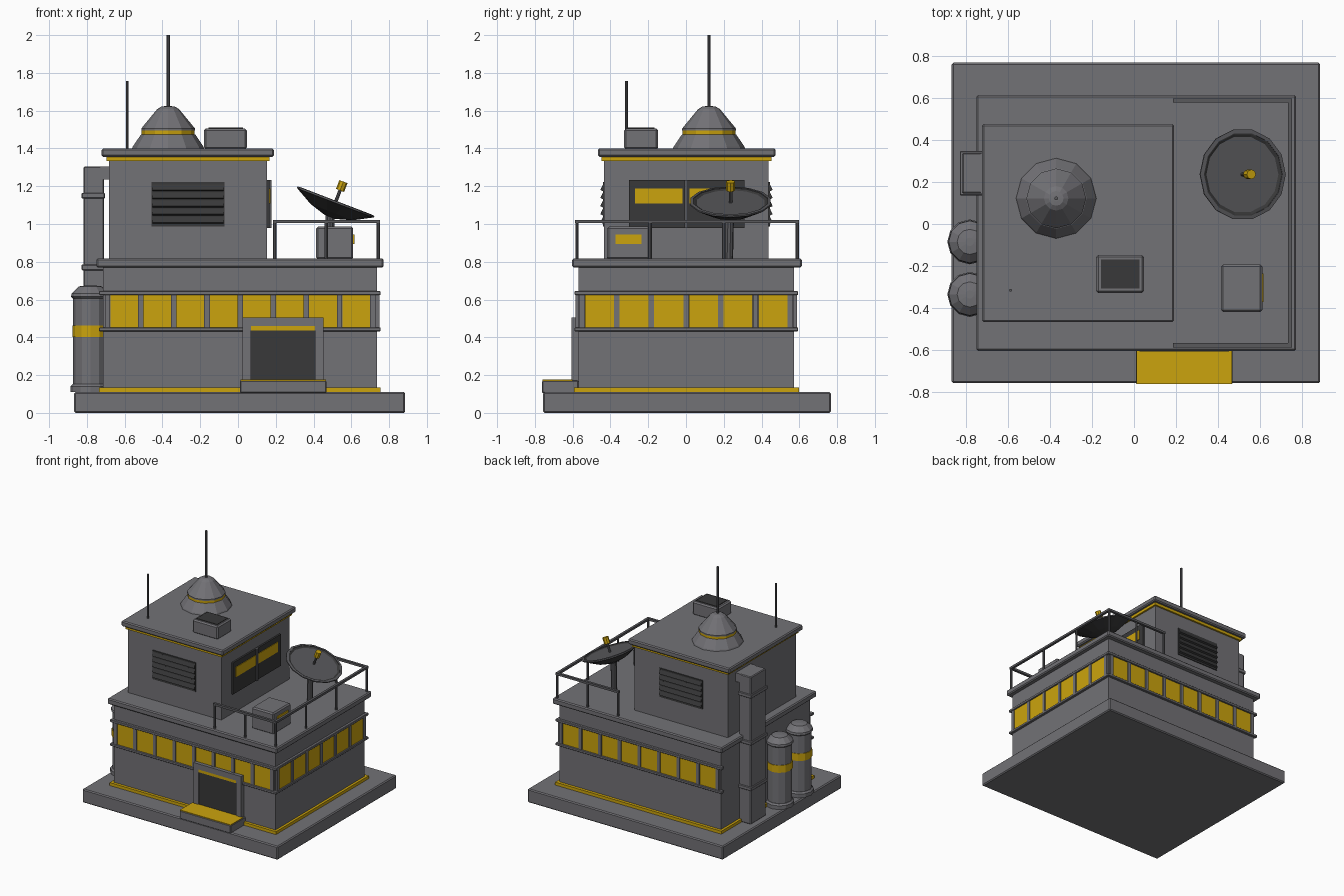
import bpy, bmesh, math
from mathutils import Vector, Matrix

if "Cube" in bpy.data.objects:
    bpy.data.objects.remove(bpy.data.objects["Cube"])

def mat(name, c):
    m = bpy.data.materials.new(name)
    m.diffuse_color = (*c, 1)
    m.use_nodes = True
    m.node_tree.nodes["Principled BSDF"].inputs["Base Color"].default_value = m.diffuse_color
    return m

GREY = mat("wall grey", (0.17, 0.168, 0.182))
YEL = mat("warm yellow", (0.60, 0.37, 0.004))
DARK = mat("charcoal", (0.04, 0.04, 0.041))
MID = mat("metal grey", (0.10, 0.10, 0.108))

def finish(name, bm, m, smooth=False):
    bmesh.ops.recalc_face_normals(bm, faces=bm.faces)
    me = bpy.data.meshes.new(name)
    bm.to_mesh(me)
    bm.free()
    me.materials.append(m)
    o = bpy.data.objects.new(name, me)
    bpy.context.collection.objects.link(o)
    if smooth:
        for p in me.polygons:
            p.use_smooth = True
    return o

def box(name, x, y, z, m, bevel=0.0, rot=None):
    """Box from (min, max) ranges, optional bevel and rotation about its centre."""
    bm = bmesh.new()
    bmesh.ops.create_cube(bm, size=1)
    size = (x[1] - x[0], y[1] - y[0], z[1] - z[0])
    bmesh.ops.scale(bm, vec=size, verts=bm.verts)
    if bevel:
        bmesh.ops.bevel(bm, geom=bm.edges[:], offset=bevel, segments=1, affect='EDGES')
    if rot:
        bmesh.ops.rotate(bm, matrix=rot, verts=bm.verts)
    bmesh.ops.translate(bm, vec=(sum(x) / 2, sum(y) / 2, sum(z) / 2), verts=bm.verts)
    return finish(name, bm, m)

def rod(name, a, b, r, m, sides=8):
    a, b = Vector(a), Vector(b)
    d = b - a
    bm = bmesh.new()
    bmesh.ops.create_cone(bm, cap_ends=True, segments=sides, radius1=r, radius2=r, depth=d.length)
    rot = d.to_track_quat('Z', 'Y').to_matrix().to_4x4()
    bm.transform(Matrix.Translation((a + b) / 2) @ rot)
    return finish(name, bm, m)

def lathe(name, profile, loc, m, sides=12, rot=None):
    """Revolve (radius, height) points about z; ends are capped."""
    bm = bmesh.new()
    rings = [[bm.verts.new((r * math.cos(2 * math.pi * i / sides), r * math.sin(2 * math.pi * i / sides), z))
              for i in range(sides)] for r, z in profile]
    for p, q in zip(rings, rings[1:]):
        for i in range(sides):
            j = (i + 1) % sides
            bm.faces.new((p[i], p[j], q[j], q[i]))
    bm.faces.new(rings[0])
    bm.faces.new(rings[-1])
    bm.transform(Matrix.Translation(loc) @ (rot or Matrix.Identity(4)))
    return finish(name, bm, m)

# Foundation and lower storey
box("foundation", (-0.867, 0.885), (-0.757, 0.767), (0, 0.11), GREY, 0.008)
box("lower_storey", (-0.715, 0.735), (-0.57, 0.573), (0.11, 0.775), GREY)
box("lower_yellow_trim", (-0.735, 0.755), (-0.593, 0.597), (0.11, 0.134), YEL)
box("lower_roof", (-0.75, 0.771), (-0.603, 0.613), (0.77, 0.817), GREY, 0.008)

# Window bands on front, back and right
for tag, s in (("front", -1), ("back", 1)):
    def yr(a, b):
        return tuple(sorted((0.0015 + s * a, 0.0015 + s * b)))
    for z in ((0.432, 0.452), (0.624, 0.645)):
        box(tag + "_window_rail", (-0.735, 0.755), yr(0.56, 0.592), z, GREY, 0.003)
    for i in range(8):
        c = -0.603 + 0.1755 * i
        box(tag + "_pane", (c - 0.073, c + 0.073), yr(0.57, 0.579), (0.45, 0.626), YEL)
    for i in range(9):
        c = -0.691 + 0.1755 * i
        box(tag + "_mullion", (c - 0.014, c + 0.014), yr(0.56, 0.587), (0.44, 0.635), GREY)
for z in ((0.432, 0.452), (0.624, 0.645)):
    box("right_window_rail", (0.72, 0.755), (-0.59, 0.593), z, GREY, 0.003)
for i in range(6):
    c = -0.459 + 0.1838 * i
    box("right_pane", (0.735, 0.744), (c - 0.077, c + 0.077), (0.45, 0.626), YEL)
for i in range(7):
    c = -0.551 + 0.1838 * i
    box("right_mullion", (0.72, 0.75), (c - 0.014, c + 0.014), (0.44, 0.635), GREY)

# Entrance
for x in ((0.025, 0.068), (0.407, 0.452)):
    box("door_frame_side", x, (-0.606, -0.56), (0.11, 0.505), GREY)
box("door_frame_top", (0.068, 0.407), (-0.606, -0.56), (0.46, 0.505), GREY)
box("door_panel", (0.068, 0.407), (-0.597, -0.56), (0.11, 0.44), DARK)
box("door_light", (0.068, 0.407), (-0.602, -0.56), (0.436, 0.461), YEL)
box("door_step", (0.01, 0.468), (-0.762, -0.57), (0.105, 0.171), GREY, 0.005)
box("step_tread", (0.012, 0.466), (-0.76, -0.6), (0.17, 0.176), YEL)

# Upper storey
box("upper_storey", (-0.682, 0.154), (-0.433, 0.438), (0.81, 1.34), GREY)
box("upper_yellow_trim", (-0.695, 0.168), (-0.447, 0.452), (1.334, 1.358), YEL)
box("upper_roof", (-0.722, 0.19), (-0.466, 0.475), (1.356, 1.4), GREY, 0.008)

# Louvred vents front and back
for tag, s in (("front", -1), ("back", 1)):
    def yv(a, b):
        return tuple(sorted((0.0025 + s * a, 0.0025 + s * b)))
    box(tag + "_vent", (-0.457, -0.072), yv(0.43, 0.442), (0.988, 1.222), DARK)
    for i in range(5):
        z = 1.02 + 0.043 * i
        box(tag + "_slat", (-0.452, -0.077), yv(0.435, 0.45), (z - 0.016, z + 0.016), DARK,
            rot=Matrix.Rotation(s * 0.45, 3, 'X'))

# Upper side window
box("side_window_frame", (0.15, 0.168), (-0.303, 0.31), (0.978, 1.234), DARK)
for y in ((-0.27, -0.018), (0.018, 0.268)):
    box("side_window_pane", (0.165, 0.173), y, (1.108, 1.188), YEL)
box("side_window_divider", (0.16, 0.178), (-0.009, 0.011), (0.978, 1.234), MID)

# Beacon dome and aerials
D = Vector((-0.37, 0.122, 0))
lathe("beacon_base", [(0.193, 1.395), (0.187, 1.41), (0.145, 1.472), (0.135, 1.478)], D, GREY)
lathe("beacon_band", [(0.14, 1.474), (0.14, 1.497)], D, YEL)
lathe("beacon_cone", [(0.142, 1.495), (0.142, 1.506), (0.058, 1.608), (0.035, 1.622), (0.015, 1.624)], D, GREY)
rod("tall_aerial", D + Vector((0, 0, 1.6)), D + Vector((0, 0, 2.0)), 0.009, MID)
rod("short_aerial", (-0.587, -0.315, 1.39), (-0.587, -0.315, 1.757), 0.007, MID)

# Rooftop unit
box("roof_unit", (-0.18, 0.047), (-0.328, -0.148), (1.395, 1.505), GREY, 0.01)
box("roof_unit_grille", (-0.157, 0.027), (-0.306, -0.168), (1.5, 1.51), DARK)

# Duct on left wall
box("duct", (-0.818, -0.71), (0.145, 0.338), (0.11, 1.305), GREY, 0.006)
box("duct_elbow", (-0.73, -0.67), (0.145, 0.338), (1.235, 1.305), GREY)
for z in (0.4, 0.77, 1.15):
    box("duct_collar", (-0.828, -0.705), (0.136, 0.347), (z - 0.015, z + 0.015), GREY, 0.004)

# Storage tanks
for y in (-0.085, -0.335):
    T = Vector((-0.781, y, 0))
    lathe("tank_foot", [(0.107, 0.11), (0.107, 0.14), (0.095, 0.152)], T, GREY)
    lathe("tank_body", [(0.092, 0.14), (0.092, 0.61)], T, GREY)
    lathe("tank_band", [(0.096, 0.403), (0.096, 0.462)], T, YEL)
    lathe("tank_cap", [(0.092, 0.605), (0.103, 0.615), (0.1, 0.632), (0.06, 0.67), (0.02, 0.675)], T, GREY)

# Terrace railing
path = [(0.195, -0.577), (0.742, -0.577), (0.742, 0.588), (0.195, 0.588)]
for p, q in zip(path, path[1:]):
    x = sorted((p[0], q[0]))
    y = sorted((p[1], q[1]))
    box("handrail", (x[0] - 0.01, x[1] + 0.01), (y[0] - 0.01, y[1] + 0.01), (1.004, 1.022), MID)
posts = [(x, y) for x in (0.195, 0.468) for y in (-0.577, 0.588)]
posts += [(0.742, y) for y in (-0.577, -0.189, 0.2, 0.588)]
for x, y in posts:
    rod("rail_post", (x, y, 0.81), (x, y, 1.01), 0.009, MID)

# Terrace cabinet
box("cabinet", (0.414, 0.61), (-0.418, -0.192), (0.812, 0.986), GREY, 0.01)
box("cabinet_panel", (0.608, 0.617), (-0.372, -0.235), (0.895, 0.945), YEL)

# Satellite dish
C = Vector((0.517, 0.236, 1.117))
tilt = Matrix.Rotation(math.radians(21), 4, 'Y')
n = (tilt @ Vector((0, 0, 1))).normalized()
lathe("dish", [(0.03, -0.085), (0.12, -0.058), (0.215, -0.006), (0.217, 0.004), (0.195, 0.002),
               (0.11, -0.042), (0.03, -0.066)], C, DARK, 14, tilt)
lathe("dish_rim", [(0.218, -0.004), (0.218, 0.004), (0.2, 0.006), (0.2, -0.002), (0.218, -0.004)],
      C, MID, 14, tilt).data.polygons
rod("dish_post", (0.487, 0.225, 0.81), (0.487, 0.23, 1.05), 0.024, MID, 10)
rod("feed_arm", C - n * 0.075, C + n * 0.08, 0.009, MID)
rod("feed_horn", C + n * 0.065, C + n * 0.115, 0.023, YEL)
